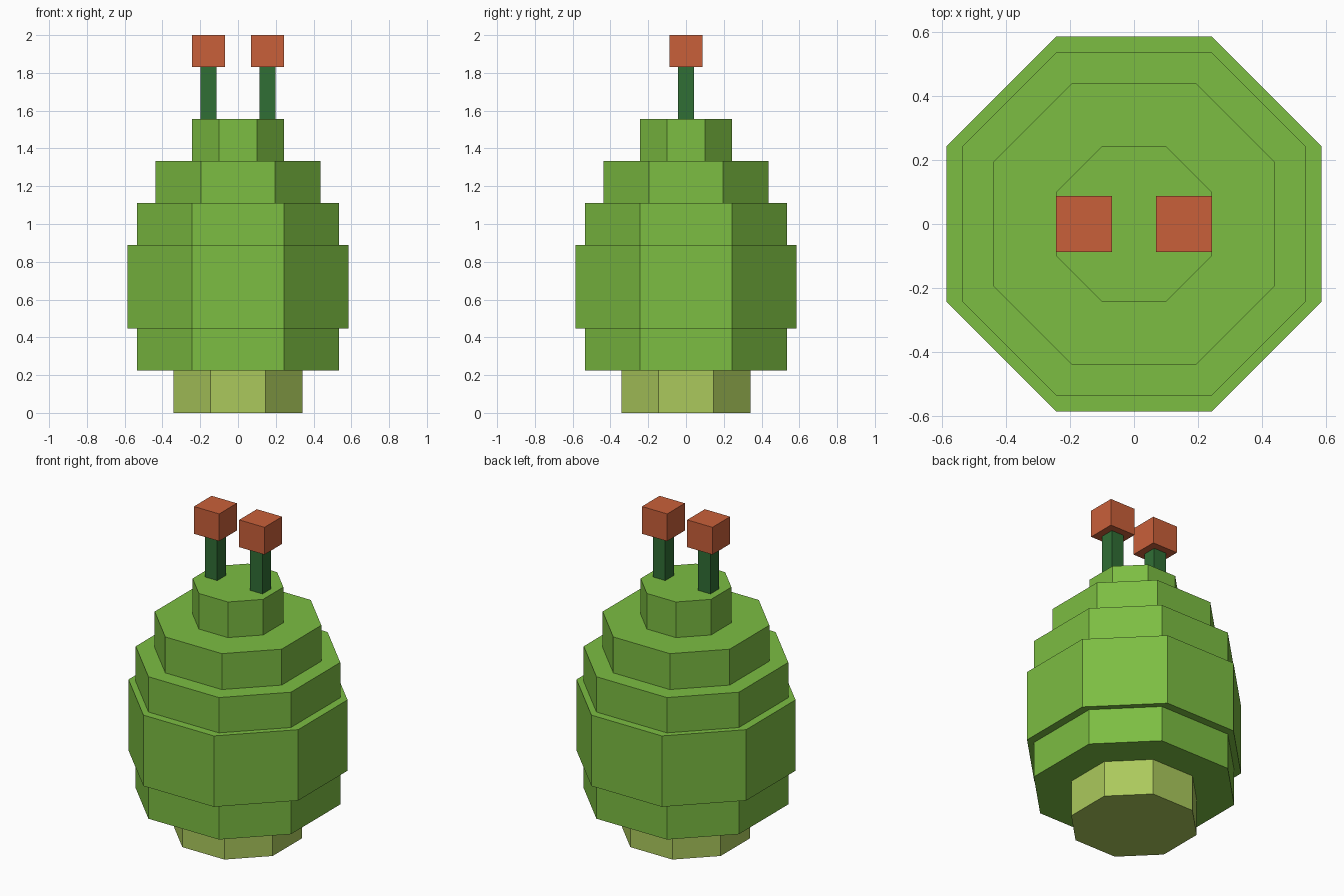
import bpy
import bmesh

cube = bpy.data.objects.get("Cube")
if cube:
    bpy.data.objects.remove(cube, do_unlink=True)


def linear(c):
    c /= 255
    return c / 12.92 if c <= 0.04045 else ((c + 0.055) / 1.055) ** 2.4


def material(name, *rgb):
    colour = (*[linear(c) for c in rgb], 1)
    mat = bpy.data.materials.new(name)
    mat.use_nodes = True
    mat.diffuse_color = colour
    shader = mat.node_tree.nodes["Principled BSDF"]
    shader.inputs["Base Color"].default_value = colour
    shader.inputs["Roughness"].default_value = 0.8
    return mat


def prism(name, outline, bottom, top, mat):
    """Extrude a flat outline from bottom to top as a closed solid."""
    bm = bmesh.new()
    base = bm.faces.new([bm.verts.new((x, y, bottom)) for x, y in outline])
    new = bmesh.ops.extrude_face_region(bm, geom=[base], use_keep_orig=True)
    verts = [v for v in new["geom"] if isinstance(v, bmesh.types.BMVert)]
    bmesh.ops.translate(bm, vec=(0, 0, top - bottom), verts=verts)
    bmesh.ops.recalc_face_normals(bm, faces=bm.faces)
    mesh = bpy.data.meshes.new(name)
    bm.to_mesh(mesh)
    bm.free()
    mesh.materials.append(mat)
    obj = bpy.data.objects.new(name, mesh)
    bpy.context.collection.objects.link(obj)
    return obj


def octagon(r, flat):
    """Eight-sided outline: r to each main side, flat is half that side."""
    return [(flat, -r), (r, -flat), (r, flat), (flat, r),
            (-flat, r), (-r, flat), (-r, -flat), (-flat, -r)]


def square(x, half):
    return [(x - half, -half), (x + half, -half), (x + half, half), (x - half, half)]


leaf = material("leaf green", 124, 189, 66)
pale = material("pale yellow green", 171, 201, 92)
dark = material("dark stem green", 48, 110, 53)
orange = material("burnt orange", 201, 96, 58)

# Stacked body tiers
tiers = [
    ("base", 0.341, 0.145, 0, 0.225, pale),
    ("lower_body", 0.535, 0.243, 0.225, 0.448, leaf),
    ("middle_body", 0.585, 0.243, 0.448, 0.89, leaf),
    ("upper_body", 0.535, 0.243, 0.89, 1.11, leaf),
    ("shoulder", 0.438, 0.195, 1.11, 1.334, leaf),
    ("crown", 0.243, 0.1, 1.334, 1.556, leaf),
]
for name, r, flat, bottom, top, mat in tiers:
    prism(name, octagon(r, flat), bottom, top, mat)

# Pair of stalks with block tips
for side, sign in (("left", 1), ("right", -1)):
    prism(side + "_stalk", square(sign * 0.156, 0.043), 1.556, 1.83, dark)
    prism(side + "_tip", square(sign * 0.156, 0.087), 1.83, 2, orange)
